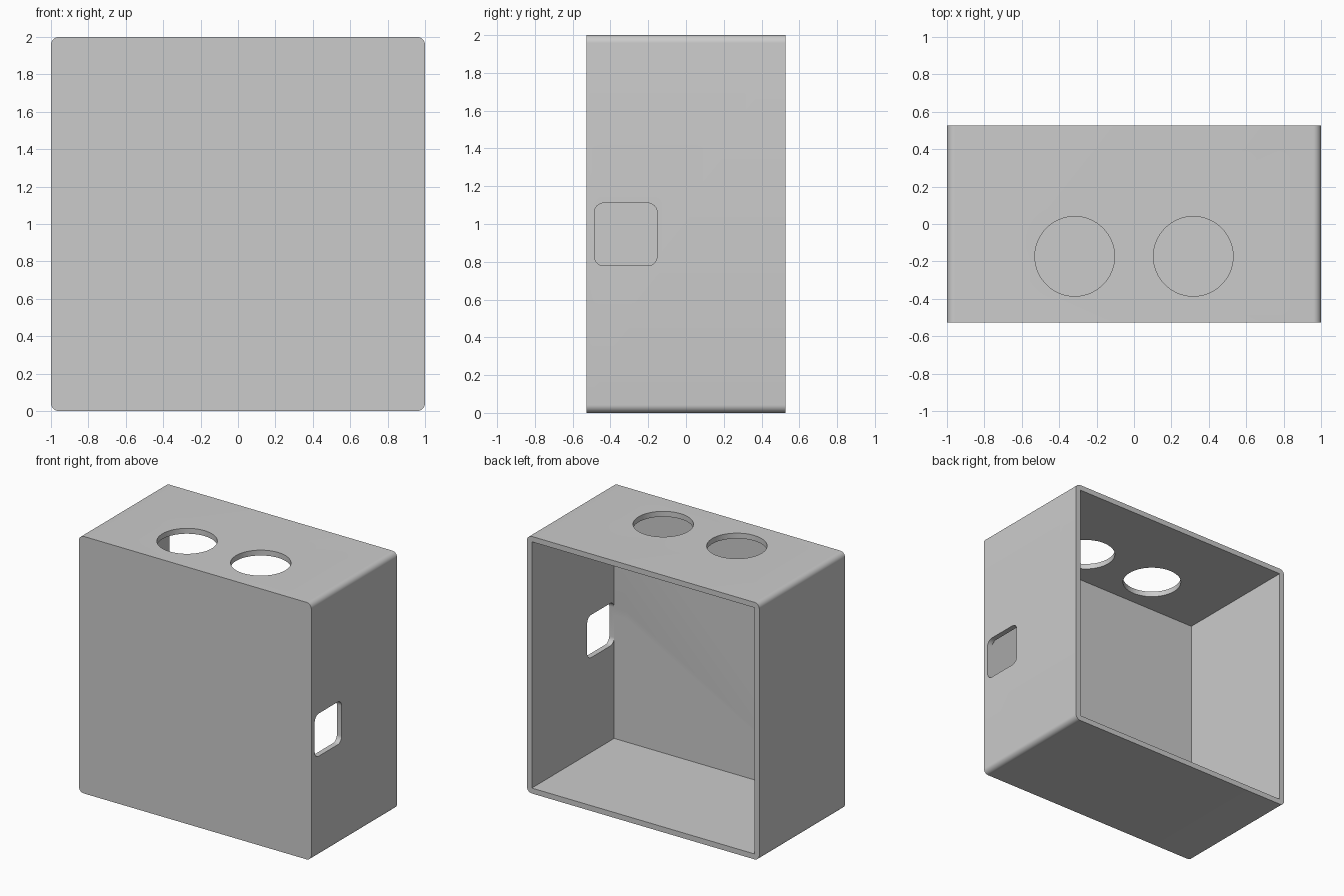
import bpy, bmesh, math
from mathutils import Matrix, Vector

cube = bpy.data.objects.get("Cube")
if cube:
    bpy.data.objects.remove(cube, do_unlink=True)

DEPTH = 0.527   # half depth of the box
WALL = 0.042    # wall thickness and outer corner radius

grey = bpy.data.materials.new("light grey")
grey.use_nodes = True
colour = (0.6, 0.6, 0.6, 1)
grey.diffuse_color = colour
grey.node_tree.nodes["Principled BSDF"].inputs["Base Color"].default_value = colour


def rounded_rect(half_w, half_h, radius, steps):
    """Outline of a rectangle with round corners, counter-clockwise."""
    points = []
    for i, (sx, sy) in enumerate([(1, 1), (-1, 1), (-1, -1), (1, -1)]):
        cx, cy = sx * (half_w - radius), sy * (half_h - radius)
        for k in range(steps + 1):
            a = (i + k / steps) * math.pi / 2
            points.append((cx + radius * math.cos(a), cy + radius * math.sin(a)))
    return points


def circle(radius, steps):
    return [(radius * math.cos(2 * math.pi * k / steps),
             radius * math.sin(2 * math.pi * k / steps)) for k in range(steps)]


def prism(name, outline, length, axis, centre):
    """Extrude an outline along the given axis, centred on a point."""
    bm = bmesh.new()
    face = bm.faces.new([bm.verts.new((x, y, -length / 2)) for x, y in outline])
    new = bmesh.ops.extrude_face_region(bm, geom=[face])["geom"]
    bmesh.ops.translate(bm, vec=(0, 0, length),
                        verts=[v for v in new if isinstance(v, bmesh.types.BMVert)])
    turn = {"X": Matrix.Rotation(math.pi / 2, 4, "Y"),
            "Y": Matrix.Rotation(math.pi / 2, 4, "X"),
            "Z": Matrix.Identity(4)}[axis]
    bm.transform(Matrix.Translation(Vector(centre)) @ turn)
    bmesh.ops.recalc_face_normals(bm, faces=bm.faces)
    mesh = bpy.data.meshes.new(name)
    bm.to_mesh(mesh)
    bm.free()
    mesh.materials.append(grey)
    obj = bpy.data.objects.new(name, mesh)
    bpy.context.collection.objects.link(obj)
    return obj


# Box body with rounded long edges
box = prism("open_back_box", rounded_rect(1, 1, WALL, 8), 2 * DEPTH, "Y", (0, 0, 1))

# Cavity open to the back
inner = 1 - WALL
cavity = [(-inner, -inner), (inner, -inner), (inner, inner), (-inner, inner)]
cutters = [prism("cavity_cutter", cavity, 2 * DEPTH, "Y", (0, WALL, 1))]

# Two round holes in the top
for side, x in (("right", -0.317), ("left", 0.317)):
    cutters.append(prism(side + "_top_hole_cutter", circle(0.213, 64), 0.3, "Z",
                         (x, -0.173, 2)))

# Rounded square window in the left wall
cutters.append(prism("side_window_cutter", rounded_rect(0.166, 0.166, 0.05, 8), 0.3, "X",
                     (1, -0.319, 0.945)))

# Cut the openings
bpy.ops.object.select_all(action="DESELECT")
bpy.context.view_layer.objects.active = box
box.select_set(True)
for cutter in cutters:
    cutter.hide_render = True
    cut = box.modifiers.new(cutter.name, "BOOLEAN")
    cut.operation = "DIFFERENCE"
    cut.solver = "EXACT"
    cut.object = cutter
    bpy.ops.object.modifier_apply(modifier=cut.name)
    bpy.data.objects.remove(cutter, do_unlink=True)

bpy.ops.object.shade_smooth_by_angle(angle=math.radians(30))
